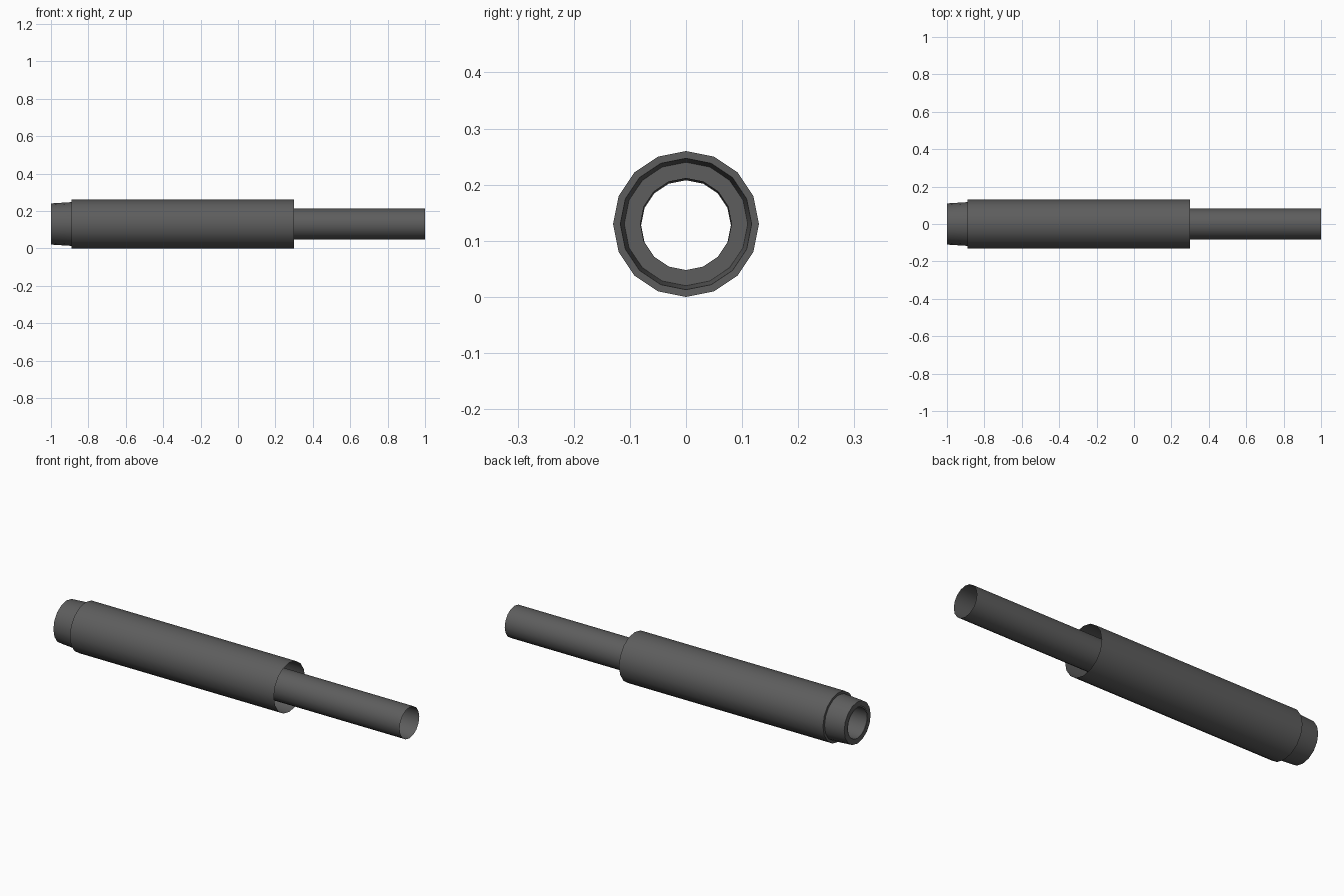
import bpy, bmesh, math

if "Cube" in bpy.data.objects:
    bpy.data.objects.remove(bpy.data.objects["Cube"])

SIDES = 16

metal = bpy.data.materials.new("dark_grey_metal")
metal.diffuse_color = (0.11, 0.11, 0.11, 1)
metal.use_nodes = True
metal.node_tree.nodes["Principled BSDF"].inputs["Base Color"].default_value = metal.diffuse_color


def lathe(name, profile):
    """Spin (x, radius, centre z) stations about the x axis."""
    bm = bmesh.new()
    rings = []
    for x, r, cz in profile:
        ring = []
        for i in range(SIDES):
            a = 2 * math.pi * i / SIDES
            ring.append(bm.verts.new((x, r * math.sin(a), cz + r * math.cos(a))))
        rings.append(ring)
    for a, b in zip(rings, rings[1:]):
        for i in range(SIDES):
            j = (i + 1) % SIDES
            bm.faces.new((a[i], b[i], b[j], a[j]))
    me = bpy.data.meshes.new(name)
    bm.to_mesh(me)
    bm.free()
    me.materials.append(metal)
    ob = bpy.data.objects.new(name, me)
    bpy.context.collection.objects.link(ob)
    bpy.context.view_layer.objects.active = ob
    ob.select_set(True)
    bpy.ops.object.shade_smooth_by_angle(angle=math.radians(35))
    ob.select_set(False)


Z = 0.13
# outer sleeve, open at the right, stepping into the tapered end collar
lathe("outer_sleeve", [(-1.0, 0.082, Z), (-1.0, 0.110, Z), (-0.89, 0.117, Z),
                       (-0.89, 0.130, Z), (0.30, 0.130, Z)])
# thin inner tube running through the whole length
lathe("inner_tube", [(-1.0, 0.080, 0.128), (0.30, 0.082, Z), (1.0, 0.082, Z)])
